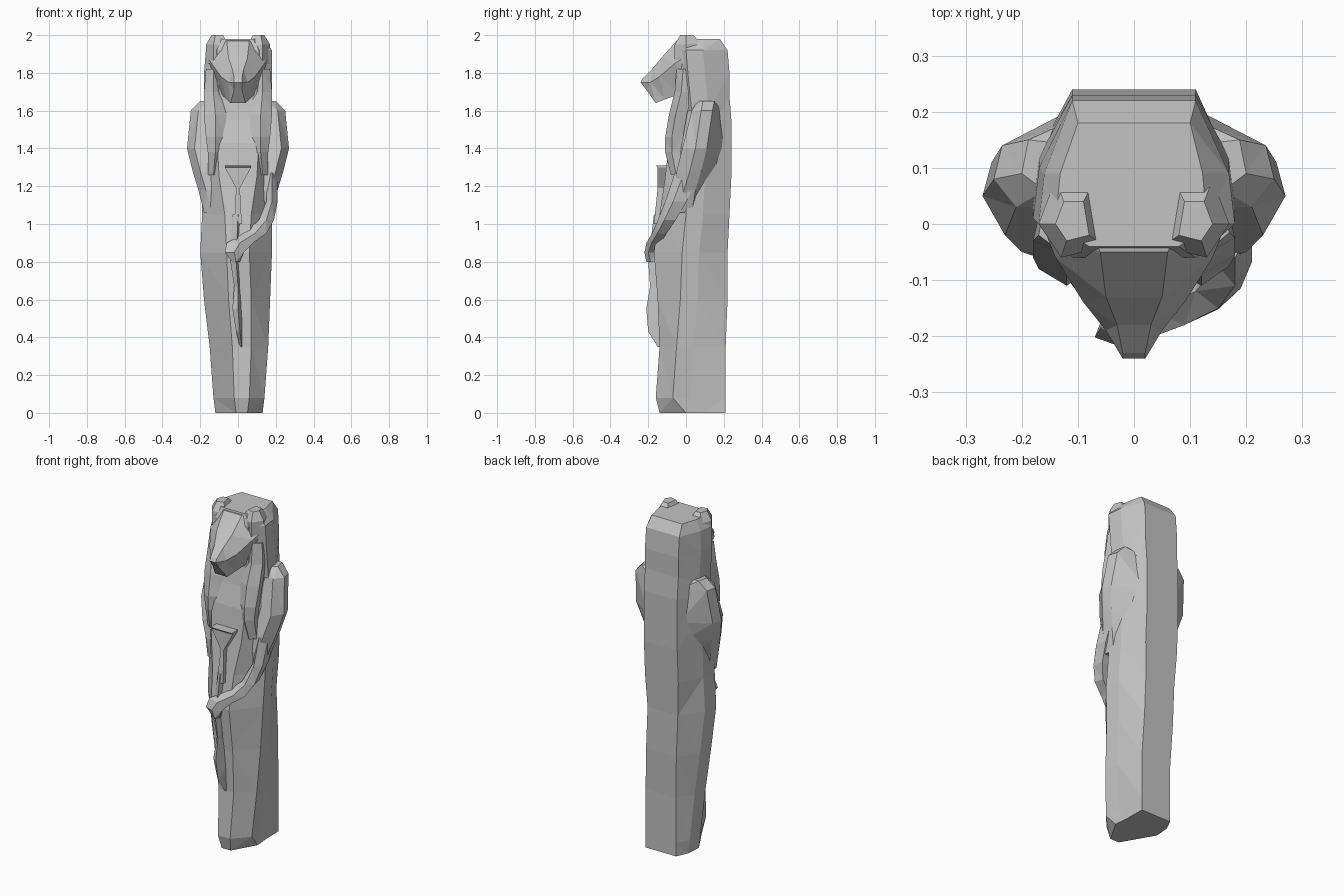
import bpy
import bmesh
from mathutils import Vector

cube = bpy.data.objects.get("Cube")
if cube:
    bpy.data.objects.remove(cube, do_unlink=True)

stone = bpy.data.materials.new("grey stone")
stone.use_nodes = True
stone_colour = (0.55, 0.55, 0.55, 1)
stone.diffuse_color = stone_colour
stone.node_tree.nodes["Principled BSDF"].inputs["Base Color"].default_value = stone_colour


def loft(name, rings):
    """Skin a closed, flat-shaded solid over rings of points given in hundredths."""
    bm = bmesh.new()
    loops = [[bm.verts.new(Vector(p) / 100) for p in ring] for ring in rings]
    for low, high in zip(loops, loops[1:]):
        count = len(low)
        for i in range(count):
            j = (i + 1) % count
            bm.faces.new((low[i], low[j], high[j], high[i]))
    bm.faces.new(loops[0])
    bm.faces.new(loops[-1])
    bmesh.ops.triangulate(bm, faces=bm.faces[:])
    bmesh.ops.recalc_face_normals(bm, faces=bm.faces[:])
    mesh = bpy.data.meshes.new(name)
    bm.to_mesh(mesh)
    bm.free()
    mesh.materials.append(stone)
    obj = bpy.data.objects.new(name, mesh)
    bpy.context.collection.objects.link(obj)
    return obj


def body_ring(z, shift, left, right, front, front_half, left_y, right_y, back_half, back):
    """Octagonal section: flat front and back (moved sideways by shift), wide sides."""
    return [(shift - front_half, front, z), (shift + front_half, front, z),
            (right, right_y, z), (right * 0.94, right_y + 9, z),
            (shift + back_half, back, z), (shift - back_half, back, z),
            (left * 0.94, left_y + 9, z), (left, left_y, z)]


def limb(name, stations):
    """Five-sided limb; each station is centre x, y, z, half width, half depth."""
    shape = [(-1, -0.4), (0, -1), (1, -0.3), (0.7, 0.9), (-0.7, 0.9)]
    return loft(name, [[(x + w * u, y + d * v, z) for u, v in shape]
                       for x, y, z, w, d in stations])


# Robed body joined to the back pillar
loft("robed_body", [body_ring(*row) for row in [
    (0, 2, -12, 13, -14, 3, 5, 0, 10, 21),
    (8, 2, -13, 14, -16, 4, 5, -7, 10, 21),
    (35, 2, -15, 16, -14, 5, 3, -5, 10, 21),
    (60, 1, -18, 17, -15, 6, 2, -3, 10, 22),
    (85, 0, -20, 18, -17, 6, 0, -2, 10, 22),
    (105, 0, -19, 18, -14, 7, 0, 0, 11, 23),
    (125, 0, -19, 18, -11, 10, 1, 1, 11, 24),
    (143, 0, -19, 18, -9, 11, 2, 2, 11, 24),
    (155, 0, -18, 17, -6, 9, 4, 4, 11, 24),
    (168, 0, -17, 17, -4, 9, 4, 4, 11, 23)]])

# Head block and mane, with a bevelled crown
loft("head_and_mane", [body_ring(*row) for row in [
    (160, 0, -18, 18, -4, 9, 3, 3, 11, 23),
    (180, 0, -18, 18, -5, 11, 1, 1, 11, 23),
    (192, 0, -17, 18, -6, 11, 0, 0, 11, 22),
    (198, 0, -14, 13, -4, 8, 0, 0, 10, 18)]])

# Sloping muzzle with a narrow nose
loft("muzzle", [[(-t, y, top), (t, y, top), (m, y - 1, mid),
                 (b, y + 2, low), (-b, y + 2, low), (-m, y - 1, mid)]
                for y, top, mid, low, t, m, b in [
                    (0, 198, 188, 170, 8, 16, 12),
                    (-5, 197, 185, 169, 6, 14, 9),
                    (-13, 188, 178, 166, 5, 9, 6),
                    (-18, 182, 175, 164, 3, 5, 4),
                    (-23, 177, 175, 171, 2, 2, 2)]])

for side_name, s in (("right", -1), ("left", 1)):
    # Low ears blended into the front of the crown
    loft(side_name + "_ear", [
        [(s * (11 + x * k), y * k, z) for x, y in
         [(-6, -4), (2, -6), (6, 0), (3, 8), (-4, 8)]]
        for z, k in ((185, 1), (195, 1), (200, 0.5))])
    # Mane lappet falling over the chest
    limb(side_name + "_mane_lappet", [
        (s * 13, 0, 182, 4, 5), (s * 13, -1, 170, 5, 5),
        (s * 12, -4, 158, 6, 5), (s * 12, -6, 146, 5, 5),
        (s * 12, -6, 138, 4, 5), (s * 13, -4, 126, 3, 4)])
    # Angular shoulder and upper arm, sloping back into the pillar
    loft(side_name + "_upper_arm", [
        [(s * 10, back, z), (s * outer * 0.94, mid + 4, z),
         (s * outer, mid - 2, z), (s * (outer - 4), front, z),
         (s * 10, front, z)]
        for z, outer, front, mid, back in (
            (165, 20, 6, 11, 14), (160, 25, 3, 10, 19),
            (140, 27, -2, 7, 21), (128, 24, -5, 4, 18),
            (118, 21, -6, 1, 13), (106, 18, -5, -1, 6))])

# Left arm bending forward to grip the staff
limb("left_forearm", [
    (18, 1, 127, 3, 7), (18, -5, 112, 3, 6), (15, -10, 102, 4, 5),
    (9, -14, 95, 6, 4), (1, -17, 90, 7, 4), (-2, -19, 85, 5, 3),
    (-1, -18, 80, 2, 3)])

# Flaring flower head, stem and ragged lower end of the staff
loft("staff_flower", [[(-w, -8, z), (-w, y, z), (w, y, z), (w, -8, z)]
                      for z, w, y in ((100, 2, -17), (119, 1, -15),
                                      (130, 7, -15), (131, 7, -16))])
loft("staff_stem", [[(x - w, -10, z), (x - w, y + 2, z),
                     (x, y, z), (x + w, -10, z)]
                    for z, x, w, y in ((35, 2, 1, -15), (43, 1, 2, -20),
                                       (55, 0, 3, -21), (67, 0, 2, -19),
                                       (80, -1, 3, -20), (105, 0, 3, -17))])
